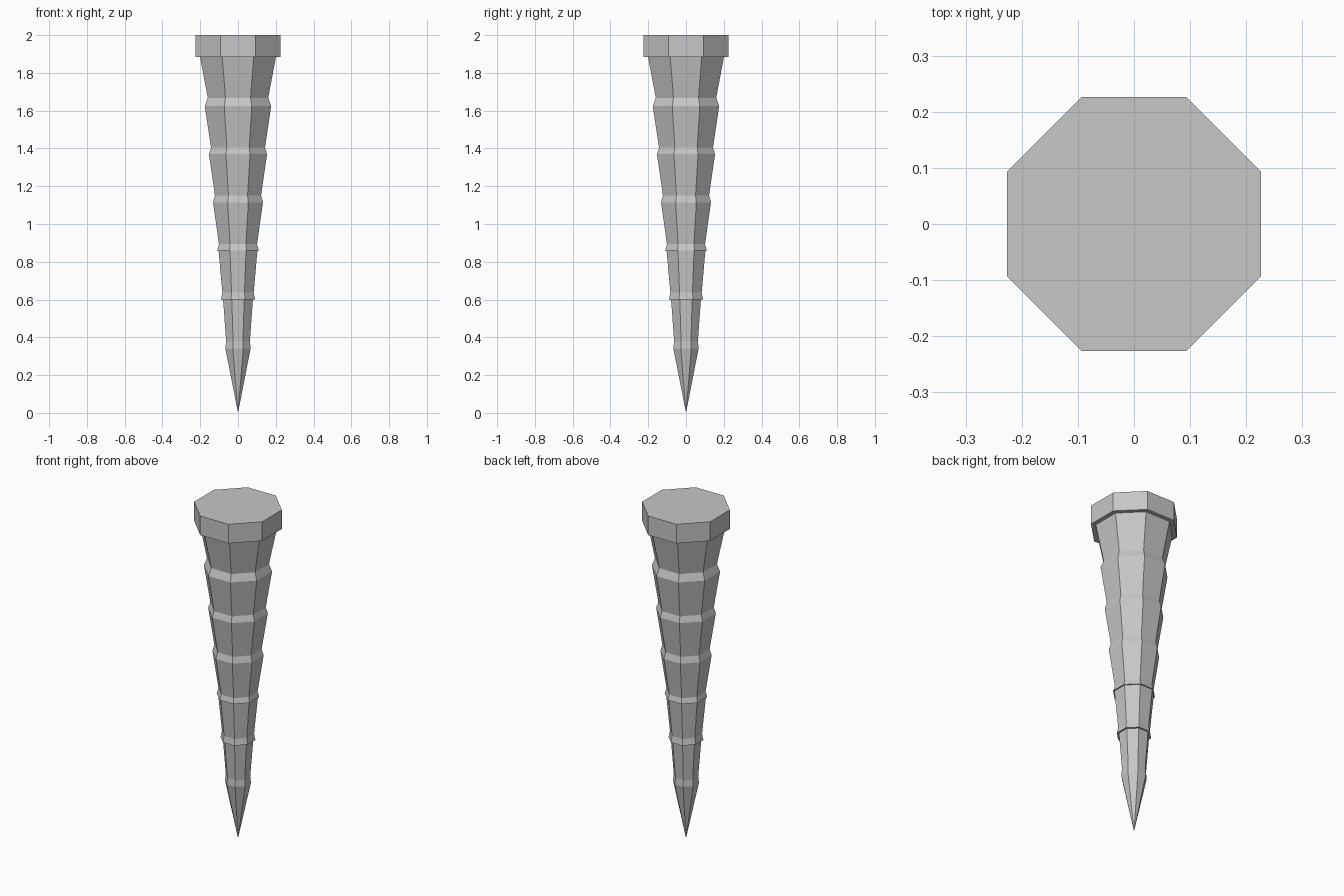
import bpy, bmesh, math

SIDES = 8
if "Cube" in bpy.data.objects:
    bpy.data.objects.remove(bpy.data.objects["Cube"], do_unlink=True)

# Single plain grey
grey = bpy.data.materials.new("stone_grey")
grey.use_nodes = True
grey.diffuse_color = (0.57, 0.57, 0.57, 1)
grey.node_tree.nodes["Principled BSDF"].inputs["Base Color"].default_value = grey.diffuse_color


def octagon_lathe(name, profile):
    """Octagonal solid from (flat-side half width, height) pairs, top first; width 0 makes a point."""
    bm = bmesh.new()
    rings = []
    for half, z in profile:
        if half == 0:
            rings.append([bm.verts.new((0, 0, z))] * SIDES)
            continue
        radius = half / math.cos(math.pi / SIDES)
        angles = [(i + 0.5) * 2 * math.pi / SIDES for i in range(SIDES)]
        rings.append([bm.verts.new((radius * math.cos(a), radius * math.sin(a), z)) for a in angles])
    for upper, lower in zip(rings, rings[1:]):
        for i in range(SIDES):
            j = (i + 1) % SIDES
            corners = [upper[i], lower[i], lower[j], upper[j]]
            bm.faces.new(list(dict.fromkeys(corners)))
    # Cap the open ends
    bm.faces.new(rings[0])
    if profile[-1][0] > 0:
        bm.faces.new(rings[-1][::-1])
    bmesh.ops.recalc_face_normals(bm, faces=bm.faces)
    mesh = bpy.data.meshes.new(name)
    bm.to_mesh(mesh)
    bm.free()
    mesh.materials.append(grey)
    obj = bpy.data.objects.new(name, mesh)
    bpy.context.collection.objects.link(obj)
    return obj


# Wide flat head
octagon_lathe("head", [(0.226, 2.0), (0.226, 1.885)])

# Tapering shaft: each section narrows to a neck, then flares out to a ledge
shaft = [
    (0.201, 1.885),
    (0.160, 1.668), (0.176, 1.625),
    (0.143, 1.405), (0.154, 1.37),
    (0.122, 1.152), (0.132, 1.115),
    (0.101, 0.893), (0.110, 0.861), (0.103, 0.861),
    (0.083, 0.638), (0.090, 0.601), (0.079, 0.601),
    (0.063, 0.379), (0.067, 0.342),
    (0, 0),
]
octagon_lathe("shaft", shaft)
